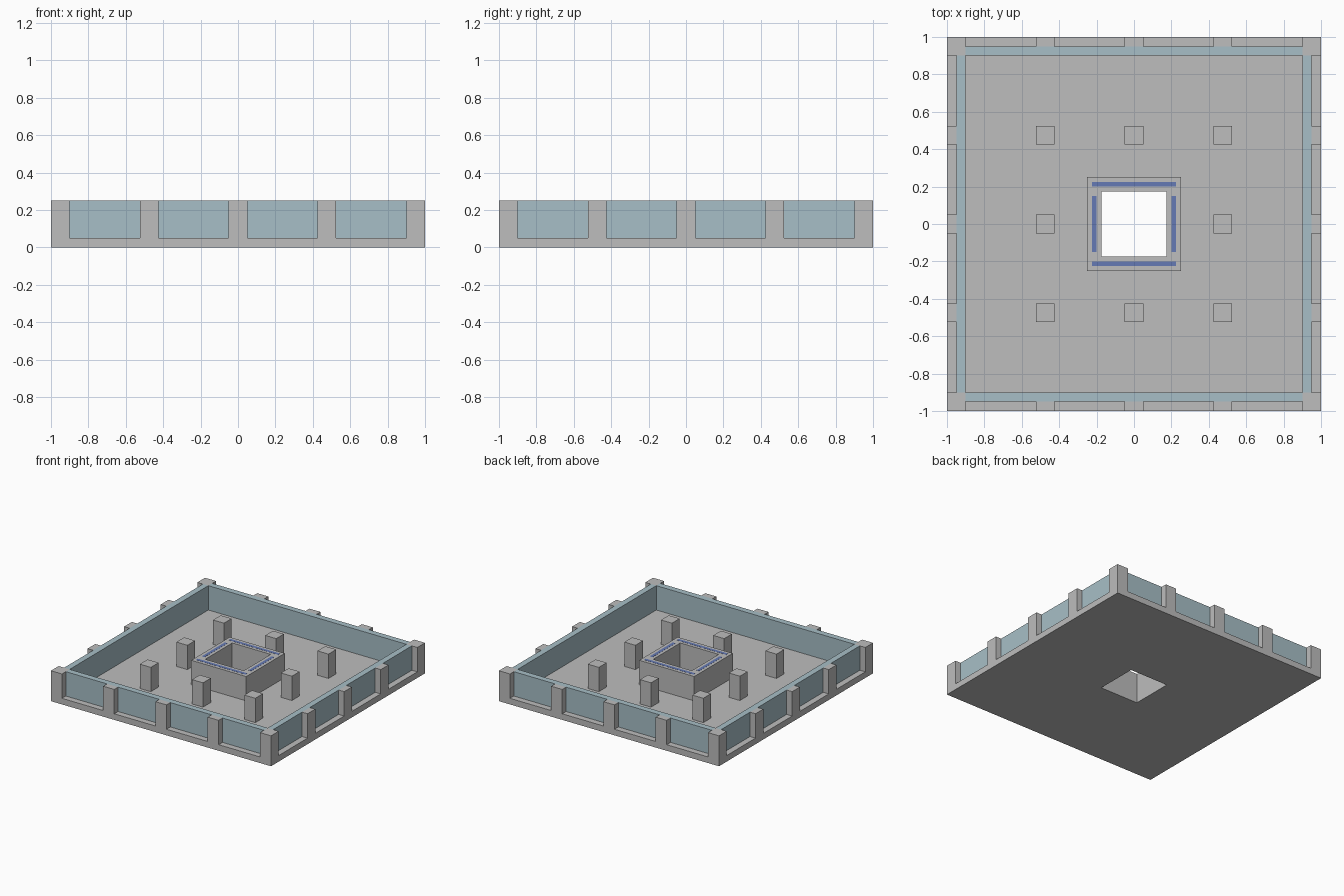
import bpy, bmesh
from mathutils import Matrix, Vector

if "Cube" in bpy.data.objects:
    bpy.data.objects.remove(bpy.data.objects["Cube"], do_unlink=True)

HEIGHT = 0.25   # top of the storey
SLAB = 0.05     # floor thickness
BAYS = (-0.475, 0, 0.475)


def material(name, color):
    mat = bpy.data.materials.new(name)
    mat.use_nodes = True
    mat.diffuse_color = (*color, 1)
    mat.node_tree.nodes["Principled BSDF"].inputs["Base Color"].default_value = (*color, 1)
    return mat


concrete = material("concrete grey", (0.51, 0.51, 0.51))
glass = material("pale blue glass", (0.39, 0.52, 0.57))
blue = material("strip blue", (0.13, 0.195, 0.46))


def finish(name, bm, mat):
    bmesh.ops.recalc_face_normals(bm, faces=bm.faces)
    mesh = bpy.data.meshes.new(name)
    bm.to_mesh(mesh)
    bm.free()
    mesh.materials.append(mat)
    obj = bpy.data.objects.new(name, mesh)
    bpy.context.collection.objects.link(obj)
    return obj


def box(name, x, y, z0, z1, sx, sy, mat):
    bm = bmesh.new()
    place = Matrix.Translation((x, y, (z0 + z1) / 2)) @ Matrix.Diagonal((sx, sy, z1 - z0, 1))
    bmesh.ops.create_cube(bm, size=1, matrix=place)
    return finish(name, bm, mat)


def square_ring(name, outer, inner, z0, z1, mat):
    bm = bmesh.new()
    corners = [(-1, -1), (1, -1), (1, 1), (-1, 1)]
    loops = [[bm.verts.new((x * r, y * r, z0)) for x, y in corners] for r in (outer, inner)]
    for i in range(4):
        j = (i + 1) % 4
        bm.faces.new((loops[0][i], loops[0][j], loops[1][j], loops[1][i]))
    new = bmesh.ops.extrude_face_region(bm, geom=bm.faces[:], use_keep_orig=True)["geom"]
    top = [v for v in new if isinstance(v, bmesh.types.BMVert)]
    bmesh.ops.translate(bm, verts=top, vec=Vector((0, 0, z1 - z0)))
    return finish(name, bm, mat)


# Floor and central shaft
square_ring("floor_slab", 1, 0.175, 0, SLAB, concrete)
square_ring("core_wall", 0.25, 0.175, SLAB, HEIGHT, concrete)

# Free-standing columns around the shaft
for x in BAYS:
    for y in BAYS:
        if x or y:
            box("inner_column", x, y, SLAB, HEIGHT, 0.1, 0.1, concrete)

# Corner posts
for x in (-0.95, 0.95):
    for y in (-0.95, 0.95):
        box("corner_post", x, y, SLAB, HEIGHT, 0.1, 0.1, concrete)

# Facade piers, glazing and core strips on each side
for side in (-1, 1):
    for p in BAYS:
        box("front_back_pier", p, side * 0.975, SLAB, HEIGHT, 0.1, 0.05, concrete)
        box("side_pier", side * 0.975, p, SLAB, HEIGHT, 0.05, 0.1, concrete)
    box("front_back_glazing", 0, side * 0.925, SLAB, HEIGHT, 1.8, 0.05, glass)
    box("side_glazing", side * 0.925, 0, SLAB, HEIGHT, 0.05, 1.8, glass)
    box("long_core_strip", 0, side * 0.2125, HEIGHT, HEIGHT + 0.001, 0.45, 0.025, blue)
    box("short_core_strip", side * 0.2125, 0, HEIGHT, HEIGHT + 0.001, 0.025, 0.3, blue)
